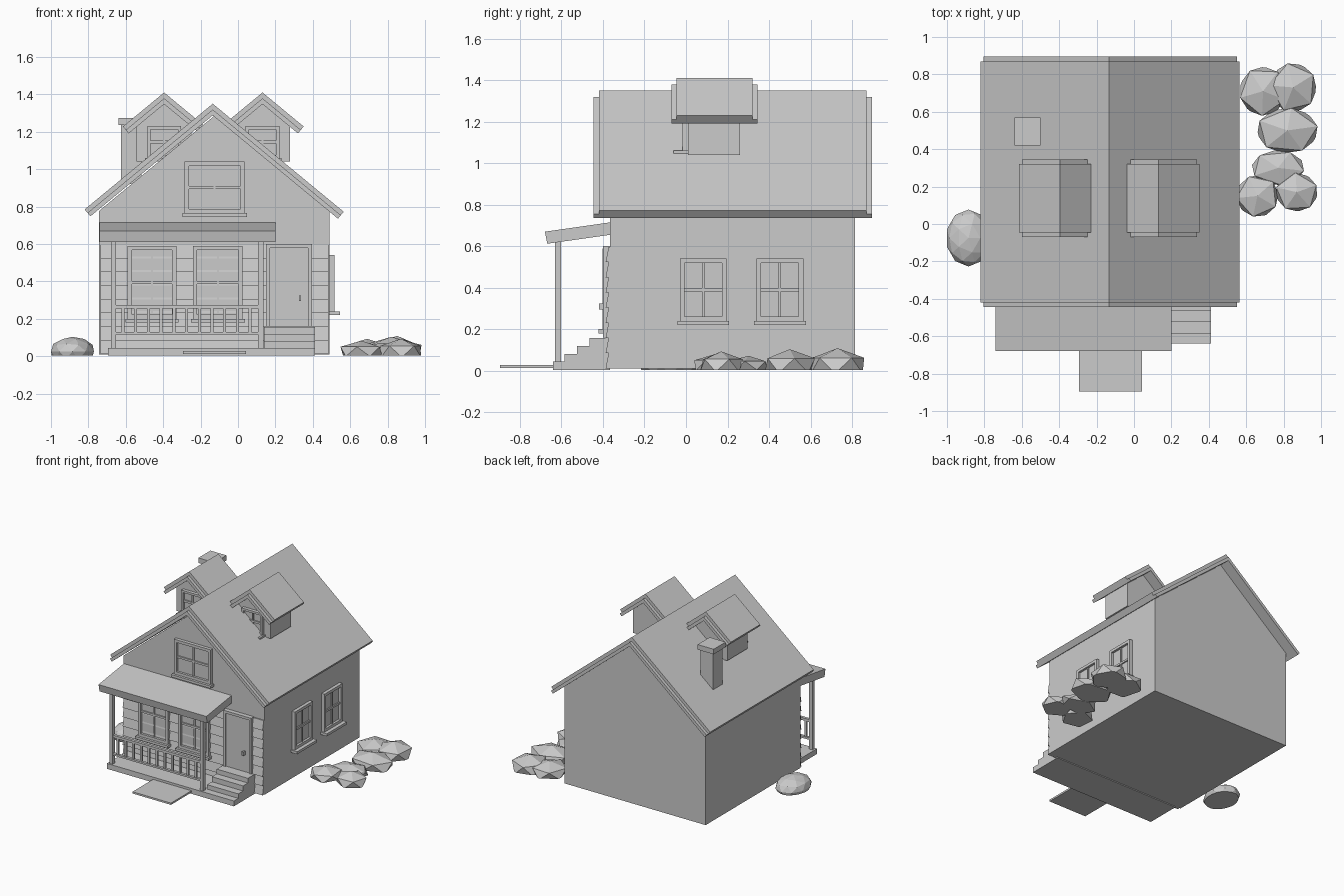
import bpy, bmesh, math
from mathutils import Matrix

if "Cube" in bpy.data.objects:
    bpy.data.objects.remove(bpy.data.objects["Cube"])

GREY = (0.6, 0.6, 0.6, 1)
mat = bpy.data.materials.new("plain grey")
mat.use_nodes = True
mat.diffuse_color = GREY
mat.node_tree.nodes["Principled BSDF"].inputs["Base Color"].default_value = GREY


def finish(name, bm):
    bmesh.ops.recalc_face_normals(bm, faces=bm.faces)
    me = bpy.data.meshes.new(name)
    bm.to_mesh(me)
    bm.free()
    me.materials.append(mat)
    ob = bpy.data.objects.new(name, me)
    bpy.context.collection.objects.link(ob)
    return ob


def add_box(bm, x0, x1, y0, y1, z0, z1):
    m = Matrix.Translation(((x0 + x1) / 2, (y0 + y1) / 2, (z0 + z1) / 2))
    m = m @ Matrix.Diagonal((abs(x1 - x0), abs(y1 - y0), abs(z1 - z0), 1))
    bmesh.ops.create_cube(bm, size=1, matrix=m)


def box(name, *dims):
    bm = bmesh.new()
    add_box(bm, *dims)
    return finish(name, bm)


def extrude(name, pts, a, b, axis="y"):
    """Extrude a profile of (x, z) points along y, or (y, z) points along x."""
    bm = bmesh.new()
    vs = [bm.verts.new((p, a, z) if axis == "y" else (a, p, z)) for p, z in pts]
    face = bm.faces.new(vs)
    ext = bmesh.ops.extrude_face_region(bm, geom=[face])["geom"]
    move = (0, b - a, 0) if axis == "y" else (b - a, 0, 0)
    bmesh.ops.translate(bm, vec=move, verts=[v for v in ext if isinstance(v, bmesh.types.BMVert)])
    return finish(name, bm)


PITCH = math.atan(0.825)
LAYER = 0.024
DROP = LAYER / math.cos(PITCH)


def roof(name, cx, top, left, right, y0, y1):
    """Two stacked roof layers, the lower one longer at both gable ends."""
    s, c, t = LAYER * math.sin(PITCH), LAYER * math.cos(PITCH), math.tan(PITCH)
    for i, (part, out) in enumerate((("shingles", 0), ("rake_boards", 0.025))):
        z, l, r = top - i * DROP, left - i * s, right - i * s
        pts = [(cx - l, z - l * t), (cx, z), (cx + r, z - r * t),
               (cx + r - s, z - r * t - c), (cx, z - DROP), (cx - l + s, z - l * t - c)]
        extrude(name + "_" + part, pts, y0 - out, y1 + out)


def gabled(name, cx, half, top, bottom, y0, y1):
    eave = top - half * math.tan(PITCH)
    extrude(name, [(cx - half, bottom), (cx + half, bottom), (cx + half, eave),
                   (cx, top), (cx - half, eave)], y0, y1)


def window(name, wall, u0, u1, z0, z1, side="front", bar=0.022, sill=0.045):
    """Frame, crossbars, pane and sill, standing out from the wall."""
    bm = bmesh.new()

    def put(a, b, d, lo, hi):
        if side == "front":
            add_box(bm, a, b, wall - d, wall, lo, hi)
        else:
            add_box(bm, wall, wall + d, a, b, lo, hi)
    mu, mz = (u0 + u1) / 2, (z0 + z1) / 2
    for a, b in ((u0, u0 + bar), (u1 - bar, u1)):
        put(a, b, 0.026, z0, z1)
    for lo, hi in ((z0, z0 + bar), (z1 - bar, z1)):
        put(u0 + bar, u1 - bar, 0.026, lo, hi)
    put(mu - 0.006, mu + 0.006, 0.016, z0 + bar, z1 - bar)
    put(u0 + bar, u1 - bar, 0.018, mz - 0.008, mz + 0.008)
    put(u0 + bar, u1 - bar, 0.008, z0 + bar, z1 - bar)
    put(u0 - 0.012, u1 + 0.012, sill, z0 - 0.02, z0)
    finish(name, bm)


# House body and main roof
CX, FRONT, BACK = -0.127, -0.365, 0.815
gabled("house_walls", CX, 0.615, 1.285, 0.01, FRONT, BACK)
roof("main_roof", CX - 0.008, 1.35, 0.685, 0.7, -0.42, 0.87)

# Clapboards on the lower front wall
rows, step = 8, 0.073
boards = [(FRONT, 0.012)]
for i in range(rows):
    boards += [(FRONT - 0.022, 0.012 + i * step), (FRONT - 0.008, 0.012 + (i + 1) * step)]
extrude("front_siding", boards + [(FRONT, 0.012 + rows * step)], -0.735, 0.485, "x")

# Dormers
for name, x in (("left", 0.131), ("right", -0.395)):
    gabled(name + "_dormer_walls", x, 0.147, 1.35, 1.04, 0.01, 0.26)
    roof(name + "_dormer_roof", x, 1.41, 0.22, 0.22, -0.045, 0.32)
    window(name + "_dormer_window", 0.01, x - 0.09, x + 0.09, 1.06, 1.23, bar=0.017, sill=0.07)

# Chimney
box("chimney_shaft", -0.625, -0.515, 0.435, 0.555, 0.92, 1.24)
box("chimney_cap", -0.64, -0.5, 0.42, 0.57, 1.235, 1.275)

# Windows
SIDING = FRONT - 0.012
window("porch_window_right", SIDING, -0.59, -0.33, 0.2, 0.59)
window("porch_window_left", SIDING, -0.24, 0.025, 0.2, 0.59)
window("gable_window", FRONT, -0.285, 0.035, 0.765, 1.04)
for i, y in enumerate((-0.03, 0.34)):
    window("side_window_%d" % (i + 1), 0.49, y, y + 0.225, 0.24, 0.54, "side", sill=0.055)

# Door with frame, panels and handle
bm = bmesh.new()
for x in (0.15, 0.375):
    add_box(bm, x, x + 0.02, FRONT - 0.035, FRONT, 0.16, 0.6)
add_box(bm, 0.17, 0.375, FRONT - 0.035, FRONT, 0.58, 0.6)
finish("door_frame", bm)
box("door", 0.17, 0.375, FRONT - 0.026, FRONT, 0.16, 0.58)
box("door_handle", 0.325, 0.338, FRONT - 0.055, FRONT - 0.02, 0.295, 0.325)

# Porch
box("porch_floor", -0.695, 0.16, -0.64, FRONT, 0.003, 0.045)
extrude("porch_roof", [(-0.68, 0.67), (FRONT, 0.715), (FRONT, 0.655), (-0.668, 0.612)],
        -0.74, 0.2, "x")
for name, x in (("right", -0.68), ("left", 0.108)):
    box(name + "_porch_post", x, x + 0.028, -0.63, -0.602, 0.04, 0.63)
bm = bmesh.new()
for z0, z1 in ((0.115, 0.13), (0.255, 0.275)):
    add_box(bm, -0.655, 0.11, -0.627, -0.605, z0, z1)
for i in range(11):
    x = -0.615 + i * 0.068
    add_box(bm, x - 0.008, x + 0.008, -0.623, -0.609, 0.12, 0.265)
finish("porch_railing", bm)

# Front steps
profile = [(FRONT, 0.003), (-0.64, 0.003)]
for y, z in ((-0.64, 0.045), (-0.585, 0.08), (-0.525, 0.12), (-0.465, 0.157)):
    profile += [(y, profile[-1][1]), (y, z)]
profile = profile[:1] + profile[2:] + [(FRONT, 0.157)]
extrude("front_steps", profile, 0.14, 0.412, "x")

# Path slab
box("path_slab", -0.293, 0.042, -0.895, -0.64, 0.013, 0.027)

# Bushes: faceted mounds with flat undersides
mounds = [(-0.885, -0.075, 0.115, 0.145, 0.1), (0.69, 0.71, 0.135, 0.14, 0.09),
          (0.85, 0.73, 0.135, 0.14, 0.105), (0.82, 0.5, 0.175, 0.13, 0.1),
          (0.77, 0.3, 0.15, 0.1, 0.07), (0.66, 0.15, 0.12, 0.12, 0.08),
          (0.87, 0.17, 0.12, 0.11, 0.09)]
for i, (x, y, rx, ry, h) in enumerate(mounds):
    bm = bmesh.new()
    m = (Matrix.Translation((x, y, 0.025)) @ Matrix.Diagonal((rx, ry, h - 0.025, 1))
         @ Matrix.Rotation(i * 0.9, 4, "Z"))
    bmesh.ops.create_icosphere(bm, subdivisions=2 if i == 0 else 1, radius=1.05, matrix=m)
    cut = bmesh.ops.bisect_plane(bm, geom=bm.verts[:] + bm.edges[:] + bm.faces[:],
                                 plane_co=(0, 0, 0.003), plane_no=(0, 0, 1), clear_inner=True)
    edges = [e for e in cut["geom_cut"] if isinstance(e, bmesh.types.BMEdge)]
    bmesh.ops.edgeloop_fill(bm, edges=edges)
    finish("bush_%d" % (i + 1), bm)
